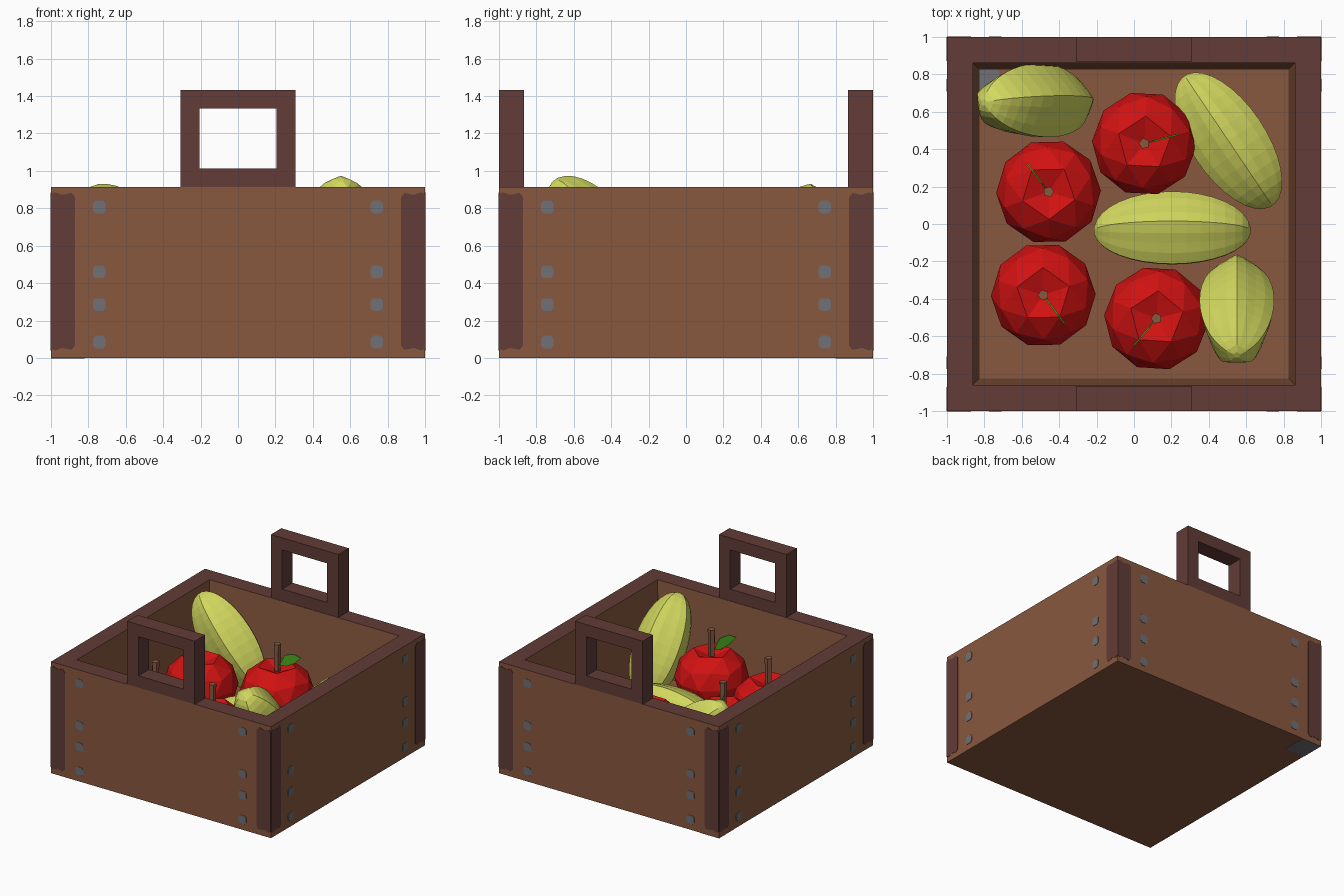
import bpy, bmesh, math
from mathutils import Vector, Matrix

if "Cube" in bpy.data.objects:
    bpy.data.objects.remove(bpy.data.objects["Cube"], do_unlink=True)


def material(name, r, g, b):
    m = bpy.data.materials.new(name)
    m.use_nodes = True
    m.diffuse_color = (r, g, b, 1)
    m.node_tree.nodes["Principled BSDF"].inputs["Base Color"].default_value = (r, g, b, 1)
    return m


wood = material("wood", 0.25, 0.098, 0.05)
dark_wood = material("dark wood", 0.122, 0.045, 0.038)
metal = material("grey metal", 0.16, 0.16, 0.18)
red = material("apple red", 0.64, 0.006, 0.006)
yellow = material("yellow green", 0.65, 0.69, 0.115)
green = material("leaf green", 0.075, 0.38, 0.015)


def finish(name, bm, *mats):
    bmesh.ops.recalc_face_normals(bm, faces=bm.faces)
    mesh = bpy.data.meshes.new(name)
    bm.to_mesh(mesh)
    bm.free()
    for m in mats:
        mesh.materials.append(m)
    ob = bpy.data.objects.new(name, mesh)
    bpy.context.collection.objects.link(ob)
    return ob


def loft(rings, wrap=False):
    """Skin a list of point rings, capped at both ends or wrapped round."""
    bm = bmesh.new()
    loops = [[bm.verts.new(p) for p in ring] for ring in rings]
    pairs = list(zip(loops, loops[1:]))
    if wrap:
        pairs.append((loops[-1], loops[0]))
    else:
        bm.faces.new(loops[0])
        bm.faces.new(loops[-1])
    for a, b in pairs:
        for i in range(len(a)):
            j = (i + 1) % len(a)
            bm.faces.new((a[i], a[j], b[j], b[i]))
    return bm


def square(r, z):
    return [(-r, -r, z), (r, -r, z), (r, r, z), (-r, r, z)]


def rect_xz(x, z0, z1, y):
    return [(-x, y, z0), (x, y, z0), (x, y, z1), (-x, y, z1)]


def plate(name, outline, y0, y1, mat, turn=0):
    """Extrude an (x, z) outline along y, then turn it about z."""
    bm = loft([[(x, y, z) for x, z in outline] for y in (y0, y1)])
    bm.transform(Matrix.Rotation(turn, 4, "Z"))
    return finish(name, bm, mat)


# Crate body with slightly tapering inner walls
RIM = 0.915
bm = loft([square(1, 0), square(1, RIM), square(0.862, RIM), square(0.825, 0.15)])
bm.normal_update()
for f in bm.faces:
    if all(abs(v.co.z - RIM) < 0.001 for v in f.verts):
        f.material_index = 1
finish("crate", bm, wood, dark_wood)

# Handles
for name, y0, y1 in (("front_handle", -1, -0.865), ("back_handle", 0.865, 1)):
    outer, inner = (0.307, RIM, 1.433), (0.205, 1.012, 1.333)
    finish(name, loft([rect_xz(*outer, y0), rect_xz(*outer, y1),
                       rect_xz(*inner, y1), rect_xz(*inner, y0)], wrap=True), dark_wood)

# Corner strips and bolts on all four sides
top_edge = [(1, 0.875), (0.98, 0.885), (0.94, 0.872), (0.89, 0.882), (0.872, 0.86)]
strip = top_edge + [(x, RIM - z + 0.01) for x, z in reversed(top_edge)]
for k, side in enumerate(("front", "left", "back", "right")):
    turn = k * math.pi / 2
    for s in (-1, 1):
        plate(side + "_corner_strip", [(s * x, z) for x, z in strip],
              -1.003, -0.999, dark_wood, turn)
        for z in (0.085, 0.285, 0.46, 0.807):
            a, b = 0.034, 0.02
            octagon = [(a, b), (b, a), (-b, a), (-a, b), (-a, -b), (-b, -a), (b, -a), (a, -b)]
            plate(side + "_bolt", [(s * 0.742 + x, z + h) for x, h in octagon],
                  -1.003, -0.999, metal, turn)

# Metal patches in one corner, under and inside the floor
for name, x0, x1, y0, y1, z in (("under_patch", -1, -0.82, 0.8, 1, -0.002),
                                ("floor_patch", -0.825, -0.72, 0.62, 0.825, 0.149)):
    finish(name, loft([[(x0, y0, h), (x1, y0, h), (x1, y1, h), (x0, y1, h)]
                       for h in (z, z + 0.004)]), metal)


# Apples with a dimple, a five-sided stem and an upright leaf
def apple(x, y, z, leaf_x, leaf_y):
    at = Vector((x, y, z))
    aim = Vector((leaf_x - x, leaf_y - y, 0))
    spin = math.atan2(aim.y, aim.x)
    place = Matrix.Translation(at) @ Matrix.Rotation(spin, 4, "Z")
    bm = bmesh.new()
    bmesh.ops.create_icosphere(bm, subdivisions=2, radius=1)
    for v in bm.verts:
        if abs(v.co.z) > 0.99:
            v.co.z *= 0.65
        v.co.x *= 0.28
        v.co.y *= 0.28
        v.co.z *= 0.25
    bm.transform(place)
    finish("apple", bm, red)

    bm = bmesh.new()
    bmesh.ops.create_cone(bm, cap_ends=True, segments=5, radius1=0.024, radius2=0.03, depth=0.26)
    bm.transform(place @ Matrix.Translation((0, 0, 0.26)))
    finish("apple_stem", bm, wood)

    outline = [(0.02, 0.22), (0.07, 0.215), (0.14, 0.25), (0.19, 0.3),
               (0.13, 0.325), (0.06, 0.305)]
    bm = loft([[(u, t, w) for u, w in outline] for t in (-0.004, 0.004)])
    bm.transform(place)
    finish("apple_leaf", bm, green)


apple(0.055, 0.43, 0.41, 0.24, 0.48)
apple(-0.457, 0.172, 0.435, -0.57, 0.32)
apple(-0.485, -0.38, 0.43, -0.38, -0.52)
apple(0.12, -0.505, 0.455, 0.0, -0.65)


# Five-ridged star fruits
def star_fruit(centre, axis, roll):
    lobes = (1, 0.89, 0.84, 0.89)
    steps = 16
    rings = []
    for i in range(steps + 1):
        t = math.pi * (0.03 + 0.94 * i / steps)
        r, h = 0.21 * math.sin(t), -0.42 * math.cos(t)
        ring = []
        for k in range(20):
            a = math.pi / 2 + math.tau * k / 20
            ring.append((r * lobes[k % 4] * math.cos(a), r * lobes[k % 4] * math.sin(a), h))
        rings.append(ring)
    bm = loft(rings)
    turn = Vector(axis).to_track_quat("Z", "Y").to_matrix().to_4x4()
    bm.transform(Matrix.Translation(centre) @ turn @ Matrix.Rotation(math.radians(roll), 4, "Z"))
    finish("star_fruit", bm, yellow)


star_fruit((-0.53, 0.65, 0.585), (-0.65, 0, 0.76), 10)
star_fruit((0.505, 0.445, 0.35), (-0.56, 0.83, 0), 0)
star_fruit((0.205, -0.035, 0.34), (1, 0, 0), -14)
star_fruit((0.55, -0.46, 0.61), (0, -0.577, 0.817), 0)
